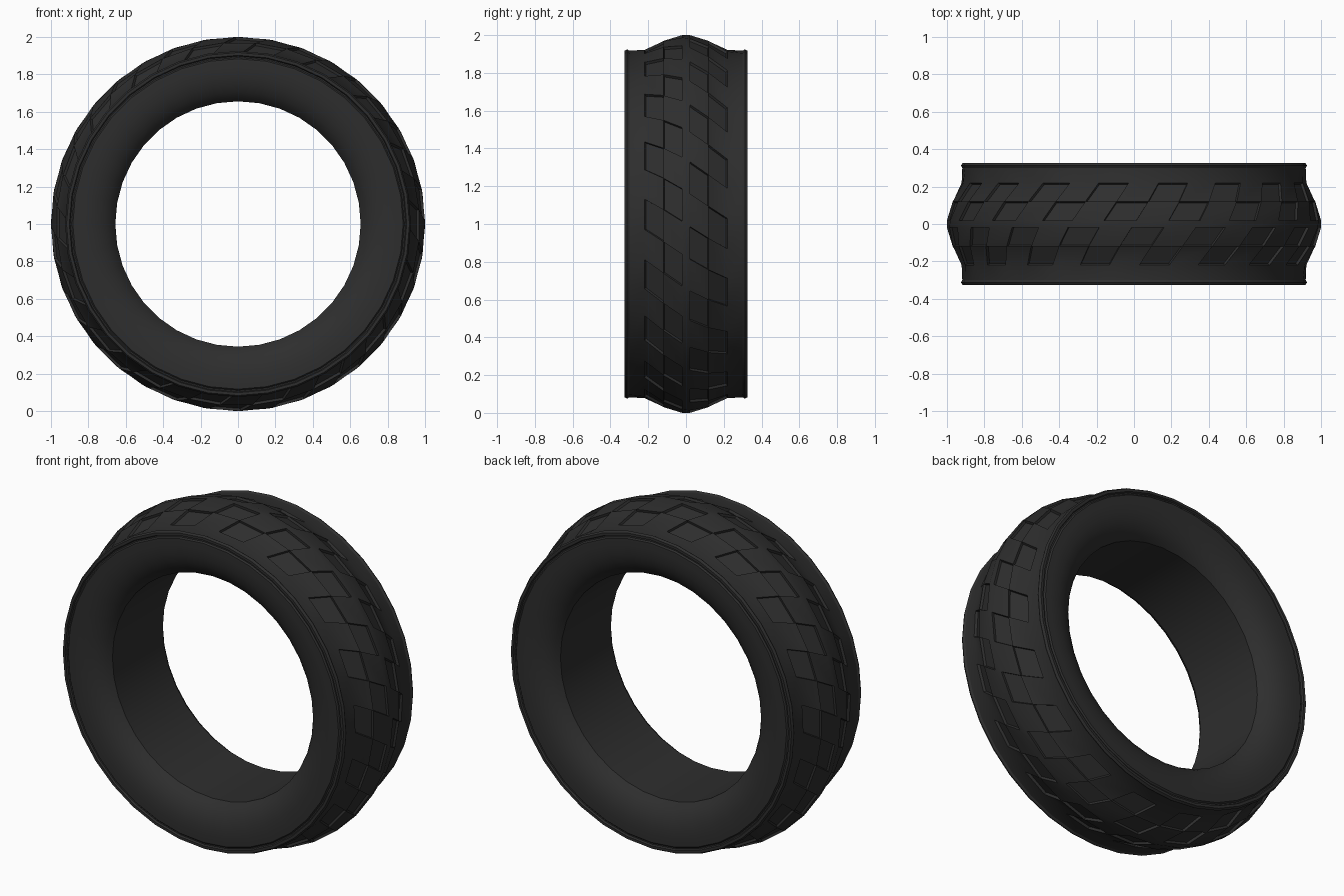
import bpy, bmesh, math

cube = bpy.data.objects.get("Cube")
if cube:
    bpy.data.objects.remove(cube, do_unlink=True)

# Black rubber
rubber = bpy.data.materials.new("black_rubber")
rubber.use_nodes = True
colour = (0.027, 0.027, 0.027, 1)
rubber.diffuse_color = colour
bsdf = rubber.node_tree.nodes["Principled BSDF"]
bsdf.inputs["Base Color"].default_value = colour
bsdf.inputs["Roughness"].default_value = 0.8

SEGMENTS = 36
TWIST = 0.65      # slant of the tread blocks, radians per unit of width
GROOVE = 0.014

# Half cross-section (half width, radius), from tread centre to the bead
tread = [(0.02, 1.0), (0.12, 0.972), (0.22, 0.922)]
side = [(0.30, 0.918), (0.312, 0.925), (0.325, 0.917), (0.325, 0.902),
        (0.315, 0.897), (0.315, 0.89), (0.323, 0.883), (0.324, 0.84),
        (0.32, 0.79), (0.308, 0.745), (0.288, 0.705), (0.262, 0.675),
        (0.235, 0.656)]
half = tread + side
profile = [(-y, r) for y, r in reversed(half)] + half


def ring(bm, y, r):
    shift = TWIST * y if abs(y) < 0.25 and r > 0.9 else 0
    verts = []
    for i in range(SEGMENTS):
        a = math.tau * i / SEGMENTS + shift
        verts.append(bm.verts.new((r * math.sin(a), y, 1 + r * math.cos(a))))
    return verts


# Revolve the closed section, remembering the checkered tread cells
bm = bmesh.new()
rings = [ring(bm, y, r) for y, r in profile]
first = len(side)
parity = {first: 1, first + 1: 0, first + 3: 1, first + 4: 0}
pockets = []
for k, a in enumerate(rings):
    b = rings[(k + 1) % len(rings)]
    for i in range(SEGMENTS):
        j = (i + 1) % SEGMENTS
        face = bm.faces.new((a[i], b[i], b[j], a[j]))
        if k in parity and i % 2 == parity[k]:
            pockets.append(face)
bmesh.ops.recalc_face_normals(bm, faces=bm.faces[:])

# Sink the tread pockets
bmesh.ops.inset_individual(bm, faces=pockets, thickness=0.003,
                           depth=-GROOVE, use_even_offset=True)

mesh = bpy.data.meshes.new("tyre")
bm.to_mesh(mesh)
bm.free()
mesh.materials.append(rubber)
tyre = bpy.data.objects.new("tyre", mesh)
bpy.context.collection.objects.link(tyre)

# Smooth rubber with crisp groove edges
bpy.ops.object.select_all(action="DESELECT")
tyre.select_set(True)
bpy.context.view_layer.objects.active = tyre
bpy.ops.object.shade_smooth_by_angle(angle=math.radians(32))
